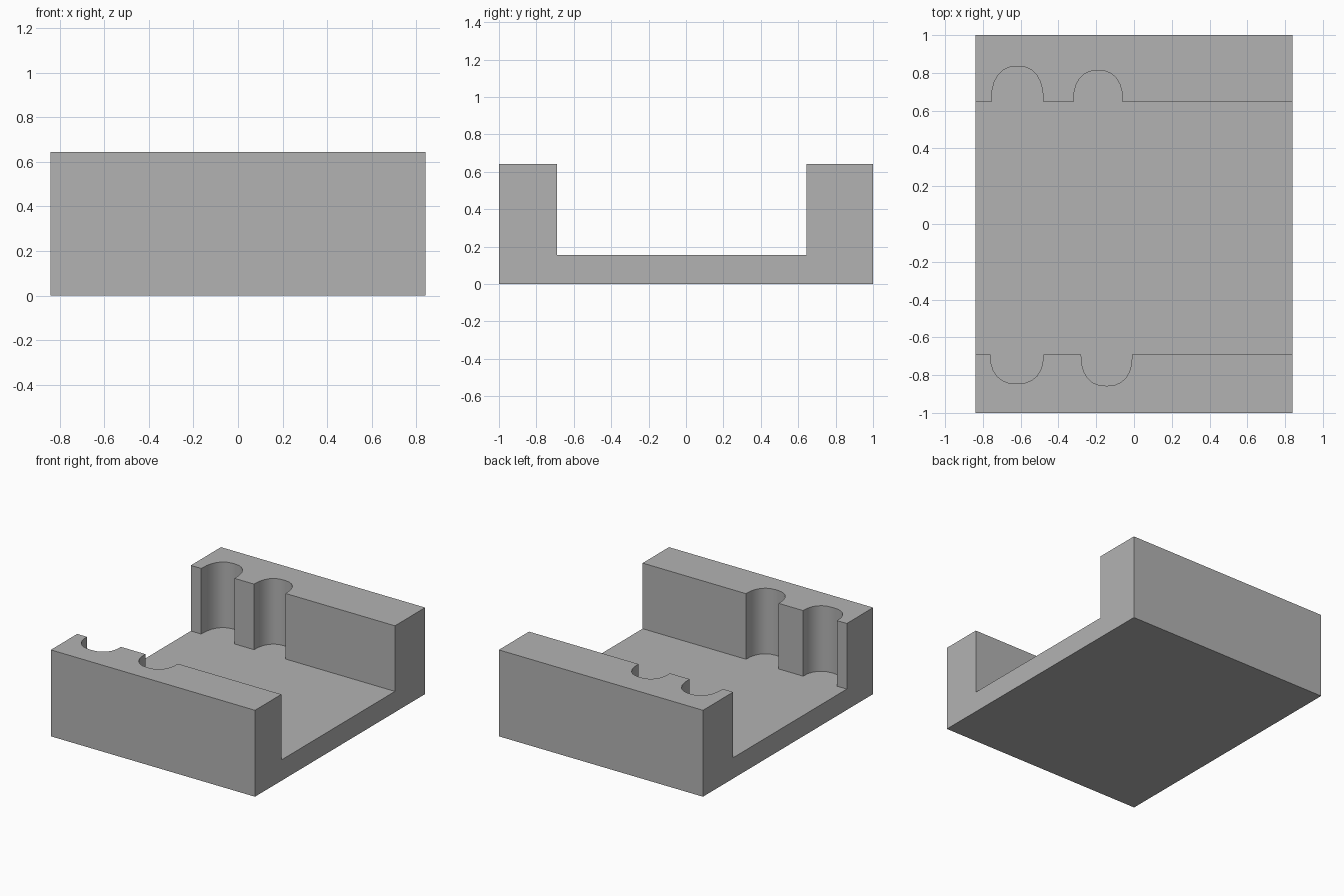
import bpy
import bmesh
from math import sin, cos, pi, radians

cube = bpy.data.objects.get("Cube")
if cube:
    bpy.data.objects.remove(cube, do_unlink=True)

HALF_X, HALF_Y, HEIGHT = 0.84, 1.0, 0.643
FLOOR = 0.155
FRONT_WALL, BACK_WALL = -0.69, 0.645      # inner faces of the two walls
SEGMENTS = 12

grey = bpy.data.materials.new("plain grey")
grey.use_nodes = True
grey.diffuse_color = (0.45, 0.45, 0.45, 1)
grey.node_tree.nodes["Principled BSDF"].inputs["Base Color"].default_value = grey.diffuse_color


def prism(name, outline, bottom, top):
    """Extrude a plan outline between two heights."""
    bm = bmesh.new()
    face = bm.faces.new([bm.verts.new((x, y, bottom)) for x, y in outline])
    extruded = bmesh.ops.extrude_face_region(bm, geom=[face])["geom"]
    verts = [v for v in extruded if isinstance(v, bmesh.types.BMVert)]
    bmesh.ops.translate(bm, verts=verts, vec=(0, 0, top - bottom))
    bmesh.ops.recalc_face_normals(bm, faces=bm.faces)
    mesh = bpy.data.meshes.new(name)
    bm.to_mesh(mesh)
    bm.free()
    mesh.materials.append(grey)
    obj = bpy.data.objects.new(name, mesh)
    bpy.context.collection.objects.link(obj)
    return obj


def notch(left, right, wall, depth):
    """Rounded recess running from the left to the right edge of a wall."""
    middle, half = (left + right) / 2, (right - left) / 2
    points = []
    for i in range(SEGMENTS + 1):
        angle = pi * i / SEGMENTS
        c, s = cos(angle), max(sin(angle), 0)
        side = abs(c) ** 0.83 * (1 if c > 0 else -1)
        rise = s ** 0.83 if s > 1e-6 else 0
        points.append((middle - half * side, wall + depth * rise))
    return points


# Solid block
block = prism("channel_block",
              [(-HALF_X, -HALF_Y), (HALF_X, -HALF_Y), (HALF_X, HALF_Y), (-HALF_X, HALF_Y)],
              0, HEIGHT)

# Channel with two rounded recesses in each wall
back_edge = notch(-0.755, -0.48, BACK_WALL, 0.19) + notch(-0.32, -0.06, BACK_WALL, 0.168)
front_edge = notch(-0.76, -0.48, FRONT_WALL, -0.155) + notch(-0.28, -0.01, FRONT_WALL, -0.167)
outline = ([(-1, BACK_WALL)] + back_edge + [(1, BACK_WALL), (1, FRONT_WALL)]
           + front_edge[::-1] + [(-1, FRONT_WALL)])
cutter = prism("channel_cutter", outline, FLOOR, 1)
cutter.hide_render = True

cut = block.modifiers.new("channel", "BOOLEAN")
cut.operation = "DIFFERENCE"
cut.solver = "EXACT"
cut.object = cutter

# Apply the cut and keep hard corners sharp
bpy.ops.object.select_all(action="DESELECT")
block.select_set(True)
bpy.context.view_layer.objects.active = block
bpy.ops.object.modifier_apply(modifier=cut.name)
bpy.data.objects.remove(cutter, do_unlink=True)
bpy.ops.object.shade_smooth_by_angle(angle=radians(30))
